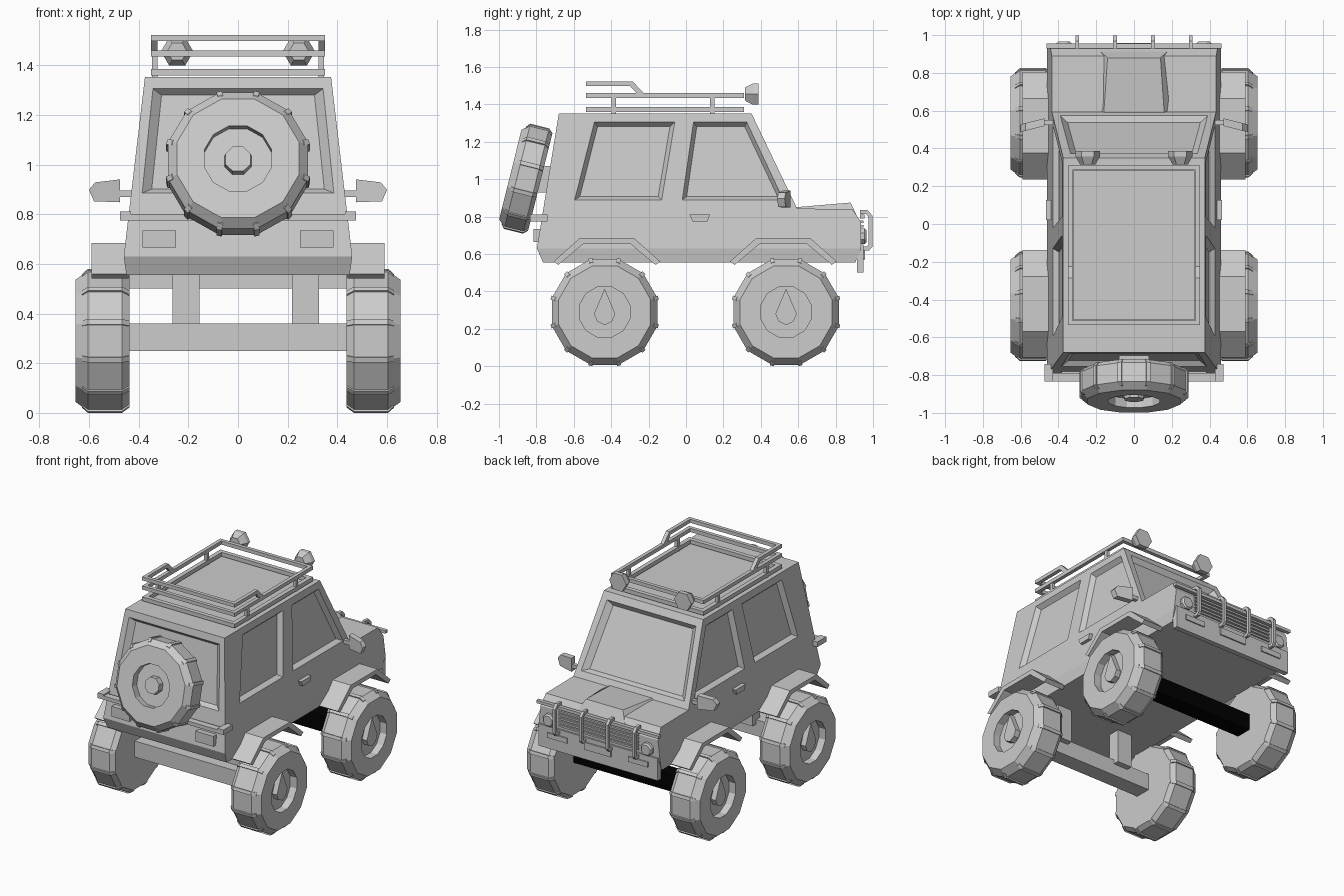
import bpy, bmesh, math
from mathutils import Vector, Matrix

if "Cube" in bpy.data.objects:
    bpy.data.objects.remove(bpy.data.objects["Cube"])


def material(name, v):
    m = bpy.data.materials.new(name)
    m.diffuse_color = (v, v, v, 1)
    m.use_nodes = True
    m.node_tree.nodes["Principled BSDF"].inputs["Base Color"].default_value = m.diffuse_color
    return m


grey = material("plain_grey", 0.604)
black = material("black", 0.0)


def make(name, verts, faces):
    me = bpy.data.meshes.new(name)
    me.from_pydata([tuple(v) for v in verts], [], faces)
    bm = bmesh.new()
    bm.from_mesh(me)
    bmesh.ops.recalc_face_normals(bm, faces=bm.faces)
    bm.to_mesh(me)
    bm.free()
    me.materials.append(grey)
    ob = bpy.data.objects.new(name, me)
    bpy.context.collection.objects.link(ob)
    return ob


def loft(name, loops, closed=False):
    """Skin between equal loops; cap the ends unless closed."""
    n, m = len(loops[0]), len(loops)
    verts = [v for lp in loops for v in lp]
    faces = []
    for i in range(m if closed else m - 1):
        a, b = i * n, (i + 1) % m * n
        faces += [(a + j, a + (j + 1) % n, b + (j + 1) % n, b + j) for j in range(n)]
    if not closed:
        faces += [tuple(range(n)), tuple(range((m - 1) * n, m * n))]
    return make(name, verts, faces)


def box(name, x0, x1, y0, y1, z0, z1):
    return loft(name, [[(x0, y0, z), (x1, y0, z), (x1, y1, z), (x0, y1, z)] for z in (z0, z1)])


def side_prism(name, pts, x0, x1):
    return loft(name, [[(x, y, z) for y, z in pts] for x in (x0, x1)])


def lathe(name, prof, n, mat):
    """Spin (radius, x) points about the local x axis."""
    loops = []
    for r, x in prof:
        ang = [2 * math.pi * (k + 0.5) / n for k in range(n)]
        loops.append([mat @ Vector((x, r * math.sin(a), r * math.cos(a))) for a in ang])
    return loft(name, loops)


def ring(name, x, y0, y1, z0, z1, t):
    """Rectangular rail frame."""
    o = [(-x, y0), (x, y0), (x, y1), (-x, y1)]
    i = [(-x + t, y0 + t), (x - t, y0 + t), (x - t, y1 - t), (-x + t, y1 - t)]
    return loft(name, [[(a, b, z) for a, b in l] for l, z in ((o, z0), (o, z1), (i, z1), (i, z0))], True)


def width(z):
    return 0.45 + (z - 0.56) / 7 if z < 0.63 else 0.46 - (z - 0.63) * 0.118


def rear_y(z):
    return -0.797 + (z - 0.63) * 0.1625


def screen_y(z):
    return 0.594 - (z - 0.843) * 0.4813


# body shell
prof = [(-0.765, 0.555), (-0.797, 0.63), (-0.68, 1.352), (0.35, 1.352), (0.594, 0.843),
        (0.89, 0.84), (0.936, 0.77), (0.936, 0.63), (0.905, 0.555)]
n = len(prof)
verts = [(s * width(z), y, z) for s in (-1, 1) for y, z in prof]
faces = [(i, (i + 1) % n, (i + 1) % n + n, i + n) for i in range(n)]
for o in (0, n):
    faces += [tuple(o + k for k in range(1, n - 1)), (o, o + 1, o + n - 2, o + n - 1)]
body = make("body_shell", verts, faces)


# window recesses
def recess(pts, i):
    p = [Vector(q) for q in pts]
    c = sum(p, Vector()) / 4
    nrm = (p[1] - p[0]).cross(p[3] - p[0]).normalized()
    if nrm.dot(c - Vector((0, -0.1, 0.9))) < 0:
        nrm.negate()
    cut = loft("window_cutter_%d" % i, [[q - (c - q) * 0.1 + nrm * 0.03 for q in p],
                                        [q + (c - q) * 0.1 - nrm * 0.03 for q in p]])
    cut.hide_render = True
    cut.hide_viewport = True
    cut.display_type = 'WIRE'
    mod = body.modifiers.new("window_%d" % i, 'BOOLEAN')
    mod.operation = 'DIFFERENCE'
    mod.solver = 'EXACT'
    mod.object = cut


windows = []
for s in (-1, 1):
    for quad in ([(-0.49, 1.305), (-0.06, 1.305), (-0.13, 0.89), (-0.595, 0.89)],
                 [(0.04, 1.305), (0.325, 1.305), (0.52, 0.89), (-0.02, 0.89)]):
        windows.append([(s * width(z), y, z) for y, z in quad])
for f, a, b in ((rear_y, 0.342, 0.386), (screen_y, 0.335, 0.39)):
    windows.append([(x, f(z), z) for x, z in ((-a, 1.305), (a, 1.305), (b, 0.885), (-b, 0.885))])
for i, w in enumerate(windows):
    recess(w, i)

# bonnet bulge
loft("bonnet_bulge", [[(-0.2, 0.58, 0.83), (0.2, 0.58, 0.83), (0.19, 0.925, 0.78), (-0.19, 0.925, 0.78)],
                      [(-0.16, 0.585, 0.85), (0.16, 0.585, 0.85), (0.14, 0.88, 0.875), (-0.14, 0.88, 0.875)]])


# wheels
def wheel(name, mat, w, drop):
    k = w / 0.215
    lathe(name + "_tyre", [(0.1, 0), (0.27, 0), (0.292, 0.03 * k), (0.292, 0.165 * k), (0.255, w), (0.14, w),
                           (0.14, w - 0.05), (0.02, w - 0.05)], 12, mat)
    rib = [(0.25, 0.0), (0.275, 0.0), (0.297, 0.03 * k), (0.297, 0.166 * k), (0.275, 0.19 * k), (0.25, 0.19 * k)]
    for i in range(12):
        m = mat @ Matrix.Rotation(math.pi / 6 * (i + 0.5), 4, 'X')
        loft(name + "_tread_%d" % i, [[m @ Vector((x, t, r)) for r, x in rib] for t in (-0.011, 0.011)])
    if drop:
        pts = [(0, 0.125), (0.057, -0.01), (0.04, -0.05), (0, -0.07), (-0.04, -0.05), (-0.057, -0.01)]
        loft(name + "_hub", [[mat @ Vector((x, y, z)) for y, z in pts] for x in (w - 0.06, w - 0.015)])
    else:
        lathe(name + "_hub", [(0.06, w - 0.06), (0.055, w - 0.01)], 8, mat)


for s, sn in ((-1, "left"), (1, "right")):
    for y, yn in ((-0.435, "rear"), (0.535, "front")):
        base = Matrix.Translation((s * 0.437, y, 0.29))
        if s < 0:
            base = base @ Matrix.Rotation(math.pi, 4, 'Z')
        wheel("%s_%s_wheel" % (yn, sn), base, 0.217, True)
        # wheel arch flare
        c = y + (0.012 if y < 0 else -0.015)
        arch = [(-0.285, 0.56), (-0.145, 0.685), (0.145, 0.685), (0.285, 0.56),
                (0.26, 0.542), (0.125, 0.655), (-0.125, 0.655), (-0.26, 0.542)]
        side_prism("%s_%s_flare" % (yn, sn), [(c + a, z) for a, z in arch], s * 0.44, s * 0.59)
    # suspension struts
    x = -0.21 if s < 0 else 0.272
    box("rear_%s_strut" % sn, x - 0.054, x + 0.054, -0.42, -0.34, 0.33, 0.57)

# spare wheel and its mount
a = math.radians(14)
nx, nz = Vector((0, -math.cos(a), math.sin(a))), Vector((0, math.sin(a), math.cos(a)))
ny = nz.cross(nx)
rot = Matrix((nx, ny, nz)).transposed().to_4x4()
wheel("spare_wheel", Matrix.Translation(Vector((0, -0.852, 1.003)) - nx * 0.075) @ rot, 0.165, False)
box("spare_mount", -0.08, 0.08, -0.79, -0.68, 0.93, 1.07)

# axles
box("rear_axle", -0.44, 0.44, -0.49, -0.38, 0.25, 0.36)
front_axle = box("front_axle", -0.44, 0.44, 0.48, 0.59, 0.25, 0.36)
front_axle.data.materials[0] = black

# roof rack
ring("rack_base_rail", 0.35, -0.535, 0.31, 1.358, 1.385, 0.03)
ring("rack_middle_rail", 0.35, -0.535, 0.31, 1.435, 1.46, 0.025)
box("rack_rear_rail", -0.35, 0.35, -0.535, -0.51, 1.498, 1.522)
upper = [(-0.535, 1.498), (-0.535, 1.522), (-0.285, 1.522), (-0.225, 1.46), (-0.225, 1.445), (-0.25, 1.445), (-0.3, 1.498)]
for s in (-1, 1):
    side_prism("rack_side_rail", upper, s * 0.325, s * 0.35)
    for y in (-0.385, 0.14):
        box("rack_post", s * 0.325, s * 0.347, y - 0.012, y + 0.012, 1.35, 1.44)
    # roof lamps
    m = Matrix.Translation((s * 0.245, 0, 1.455)) @ Matrix.Rotation(math.pi / 2, 4, 'Z')
    lathe("roof_lamp", [(0.04, 0.315), (0.065, 0.358), (0.065, 0.387)], 6, m)
    # door mirrors
    lp = [(0.475, 0.848), (0.475, 0.94), (0.575, 0.928), (0.6, 0.898), (0.58, 0.852)]
    loft("mirror", [[(s * x, y - (x - 0.47) * 0.25, z) for x, z in lp] for y in (0.52, 0.56)])
    box("mirror_arm", s * 0.42, s * 0.48, 0.525, 0.55, 0.87, 0.895)
    # door handles
    side_prism("door_handle", [(0.02, 0.81), (0.128, 0.81), (0.115, 0.775), (0.035, 0.775)], s * 0.43, s * 0.465)
    # rear lamps and bumper ends
    box("rear_lamp", s * 0.25, s * 0.385, -0.815, -0.77, 0.665, 0.735)
    box("rear_bumper_end", s * 0.43, s * 0.475, -0.835, -0.74, 0.775, 0.81)
    # headlights
    m = Matrix.Translation((s * 0.37, 0, 0.695)) @ Matrix.Rotation(math.pi / 2, 4, 'Z')
    lathe("headlight", [(0.045, 0.92), (0.045, 0.955), (0.035, 0.965)], 8, m)
    box("bumper_lamp", s * 0.23, s * 0.38, 0.945, 0.956, 0.575, 0.61)
    # guard uprights
    tube = [(0.93, 0.835), (0.97, 0.835), (0.997, 0.805), (0.997, 0.64), (0.98, 0.62), (0.93, 0.62),
            (0.93, 0.64), (0.965, 0.64), (0.977, 0.65), (0.977, 0.795), (0.962, 0.815), (0.93, 0.815)]
    for x in (0.1, 0.3):
        side_prism("guard_upright", tube, s * x - 0.01, s * x + 0.01)

# front end
box("front_bumper", -0.45, 0.45, 0.913, 0.948, 0.5, 0.65)
box("number_plate", -0.1, 0.1, 0.945, 0.957, 0.57, 0.62)
box("grille_top_bar", -0.462, 0.462, 0.93, 0.955, 0.79, 0.81)
for i in range(5):
    box("grille_slat_%d" % i, -0.3, 0.3, 0.93, 0.948, 0.67 + i * 0.024, 0.682 + i * 0.024)

# rear bumper
box("rear_bumper", -0.475, 0.475, -0.835, -0.79, 0.775, 0.8)
